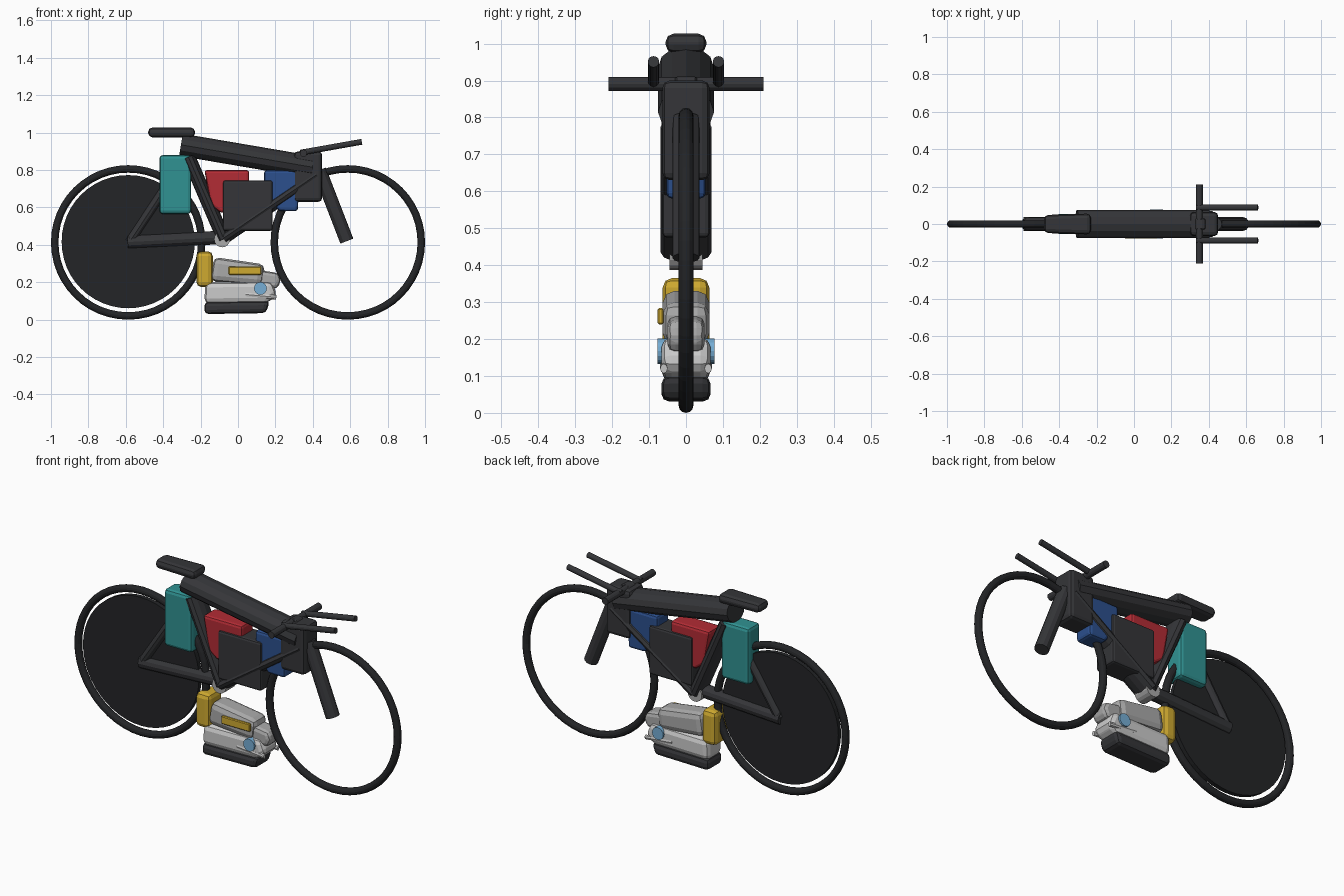
import bpy, bmesh, math
from mathutils import Matrix, Vector

if "Cube" in bpy.data.objects:
    bpy.data.objects.remove(bpy.data.objects["Cube"])


def material(name, rgb):
    m = bpy.data.materials.new(name)
    m.diffuse_color = (*rgb, 1)
    m.use_nodes = True
    m.node_tree.nodes["Principled BSDF"].inputs["Base Color"].default_value = m.diffuse_color
    return m


DARK = material("dark_frame", (0.035, 0.036, 0.04))
RUBBER = material("rubber", (0.017, 0.018, 0.02))
TEAL = material("teal", (0.03, 0.29, 0.29))
RED = material("red", (0.45, 0.025, 0.035))
BLUE = material("blue", (0.025, 0.08, 0.27))
YELLOW = material("yellow", (0.62, 0.40, 0.03))
SKY = material("light_blue", (0.18, 0.42, 0.66))
GREY = material("mid_grey", (0.40, 0.40, 0.40))
PALE = material("pale_grey", (0.65, 0.65, 0.62))


def finish(name, bm, mat, bevel=0, segments=1):
    bmesh.ops.recalc_face_normals(bm, faces=bm.faces)
    me = bpy.data.meshes.new(name)
    bm.to_mesh(me)
    bm.free()
    ob = bpy.data.objects.new(name, me)
    bpy.context.collection.objects.link(ob)
    me.materials.append(mat)
    if bevel:
        mod = ob.modifiers.new("bevel", 'BEVEL')
        mod.width, mod.segments = bevel, segments
        mod.limit_method = 'ANGLE'
    return ob


def slab(name, profile, half, mat, bevel=0.015, segments=2, y=0):
    """Side profile (x, z) extruded across y."""
    bm = bmesh.new()
    f = bm.faces.new([bm.verts.new((px, y - half, pz)) for px, pz in profile])
    ext = bmesh.ops.extrude_face_region(bm, geom=[f])
    vs = [v for v in ext["geom"] if isinstance(v, bmesh.types.BMVert)]
    bmesh.ops.translate(bm, verts=vs, vec=(0, 2 * half, 0))
    return finish(name, bm, mat, bevel, segments)


def rect(x0, x1, z0, z1):
    return [(x0, z0), (x1, z0), (x1, z1), (x0, z1)]


def tube(name, a, b, height, width, mat, sides=12):
    """Elliptical tube between two 3D points; width is the radius across."""
    a, b = Vector(a), Vector(b)
    d = b - a
    bm = bmesh.new()
    bmesh.ops.create_cone(bm, cap_ends=True, segments=sides, radius1=1, radius2=1, depth=d.length)
    if abs(d.y) > 1e-6:
        rot = Matrix.Rotation(math.pi / 2, 4, 'X')
    else:
        rot = Matrix.Rotation(math.atan2(d.x, d.z), 4, 'Y')
    mtx = Matrix.Translation((a + b) / 2) @ rot @ Matrix.Diagonal((height, width, 1, 1))
    bmesh.ops.transform(bm, matrix=mtx, verts=bm.verts)
    return finish(name, bm, mat)


# Tyres and solid rear disc
WX, WZ, R, r = 0.587, 0.413, 0.393, 0.020
for name, x in (("rear_tyre", -WX), ("front_tyre", WX)):
    bpy.ops.mesh.primitive_torus_add(location=(x, 0, WZ), rotation=(math.pi / 2, 0, 0),
                                     major_radius=R, minor_radius=r,
                                     major_segments=48, minor_segments=12)
    bpy.context.object.name = name
    bpy.context.object.data.materials.append(RUBBER)
tube("rear_disc", (-WX, -0.012, WZ + 0.004), (-WX, 0.012, WZ + 0.004), 0.356, 0.356, RUBBER, 48)

# Frame tubes
tube("top_beam", (-0.305, 0, 0.935), (0.40, 0, 0.815), 0.060, 0.076, DARK)
tube("seat_tube", (-0.265, 0, 0.87), (-0.075, 0, 0.43), 0.037, 0.066, DARK)
tube("down_tube", (-0.078, 0, 0.435), (0.42, 0, 0.775), 0.034, 0.069, DARK)
tube("chain_stay", (-0.59, 0, 0.415), (-0.08, 0, 0.44), 0.036, 0.037, DARK)
tube("seat_stay", (-0.58, 0, 0.415), (-0.27, 0, 0.885), 0.026, 0.034, DARK)
tube("front_fork", (0.435, 0, 0.80), (0.582, 0, 0.42), 0.037, 0.037, DARK)
slab("head_block", rect(0.30, 0.45, 0.63, 0.90), 0.064, DARK, 0.02)
tube("bottom_bracket", (-0.085, -0.045, 0.43), (-0.085, 0.045, 0.43), 0.043, 0.043, GREY, 16)

# Saddle, narrower towards the tail
saddle = slab("saddle", rect(-0.48, -0.23, 0.975, 1.027), 0.056, DARK, 0.022)
for v in saddle.data.vertices:
    if v.co.x < -0.4:
        v.co.y *= 0.86

# Handlebar, stem and forward extensions
tube("handlebar", (0.35, -0.21, 0.89), (0.35, 0.21, 0.89), 0.019, 0.019, DARK)
slab("stem", [(0.31, 0.86), (0.42, 0.86), (0.37, 0.912), (0.33, 0.905)], 0.03, DARK, 0.006, 1)
for side, y in (("right", -0.088), ("left", 0.088)):
    tube("bar_extension_" + side, (0.335, y, 0.893), (0.662, y, 0.951), 0.0155, 0.0155, DARK)

# Colour coded packs inside and behind the frame
slab("teal_pack", rect(-0.42, -0.25, 0.565, 0.88), 0.053, TEAL, 0.018)
slab("red_pack", [(-0.18, 0.80), (0.06, 0.80), (0.06, 0.60), (-0.09, 0.57), (-0.145, 0.61)], 0.054, RED)
slab("black_pack", rect(-0.08, 0.185, 0.475, 0.745), 0.064, DARK, 0.012)
slab("blue_pack", [(0.14, 0.80), (0.33, 0.80), (0.32, 0.58), (0.22, 0.58), (0.14, 0.67)], 0.053, BLUE)

# Power unit hanging below the frame
slab("unit_sole", [(-0.18, 0.03), (0.15, 0.035), (0.17, 0.10), (-0.18, 0.095)], 0.067, DARK, 0.022)
slab("unit_lower_body", [(-0.18, 0.085), (0.16, 0.09), (0.21, 0.13), (0.18, 0.205), (-0.175, 0.20)],
     0.067, PALE, 0.028)
slab("unit_upper_body", [(-0.15, 0.205), (0.13, 0.18), (0.145, 0.295), (-0.13, 0.335)],
     0.063, GREY, 0.032)
slab("unit_nose", [(0.11, 0.165), (0.21, 0.165), (0.23, 0.21), (0.215, 0.25), (0.11, 0.265)],
     0.05, GREY, 0.022)
slab("unit_rear_cap", rect(-0.222, -0.135, 0.175, 0.365), 0.063, YELLOW, 0.025)
slab("unit_side_strip", rect(-0.05, 0.125, 0.24, 0.284), 0.008, YELLOW, 0.004, 1, y=-0.069)
tube("unit_axle", (0.12, -0.077, 0.167), (0.12, 0.077, 0.167), 0.034, 0.034, SKY, 16)
for side, y in (("right", -0.06), ("left", 0.06)):
    tube("unit_rod_" + side, (0.04, y, 0.135), (0.205, y, 0.120), 0.013, 0.010, PALE, 8)
